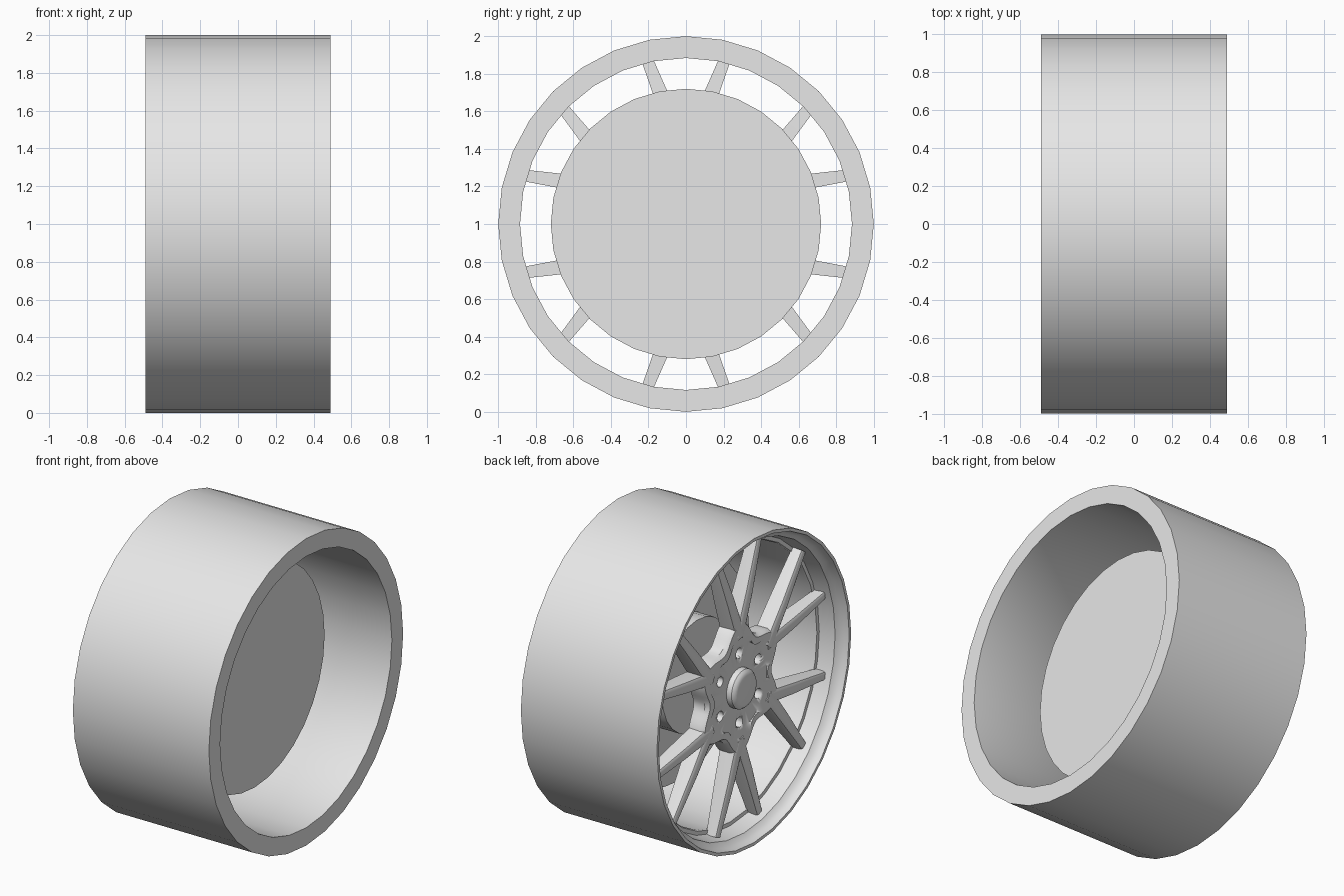
import bpy, bmesh, math
from math import sin, cos, pi, radians

if "Cube" in bpy.data.objects:
    bpy.data.objects.remove(bpy.data.objects["Cube"])

grey = bpy.data.materials.new("light_grey")
grey.diffuse_color = (0.8, 0.8, 0.8, 1)
grey.use_nodes = True
grey.node_tree.nodes["Principled BSDF"].inputs["Base Color"].default_value = grey.diffuse_color


def make(name, bm, angle=35):
    bmesh.ops.remove_doubles(bm, verts=bm.verts, dist=1e-5)
    bmesh.ops.recalc_face_normals(bm, faces=bm.faces)
    me = bpy.data.meshes.new(name)
    bm.to_mesh(me)
    bm.free()
    me.materials.append(grey)
    ob = bpy.data.objects.new(name, me)
    bpy.context.collection.objects.link(ob)
    bpy.ops.object.select_all(action='DESELECT')
    ob.select_set(True)
    bpy.context.view_layer.objects.active = ob
    bpy.ops.object.shade_smooth_by_angle(angle=radians(angle))
    return ob


def lathe(name, profile, n=32, closed=False, wave=None, centre=(0, 1)):
    """Spin (x, radius) points around an axis parallel to x."""
    bm = bmesh.new()
    rings = []
    for x, r in profile:
        ring = []
        for i in range(n):
            a = 2 * pi * i / n
            q = wave(r, a) if wave else r
            ring.append(bm.verts.new((x, centre[0] + q * sin(a), centre[1] + q * cos(a))))
        rings.append(ring)
    count = len(rings) if closed else len(rings) - 1
    for k in range(count):
        A, B = rings[k], rings[(k + 1) % len(rings)]
        for i in range(n):
            j = (i + 1) % n
            bm.faces.new((A[i], A[j], B[j], B[i]))
    if not closed:
        bm.faces.new(rings[0])
        bm.faces.new(rings[-1])
    return make(name, bm)


# tyre with rim lip, seat for the spokes and straight bore
lathe("tyre_and_rim", [(-0.49, 1.0), (0.49, 1.0), (0.49, 0.884), (-0.31, 0.884),
                       (-0.32, 0.89), (-0.32, 0.915), (-0.42, 0.935), (-0.44, 0.96),
                       (-0.465, 0.972), (-0.49, 0.98)], closed=True)

# brake disc and its drum
lathe("brake_disc", [(0.05, 0.72), (0.12, 0.72)])
lathe("brake_drum", [(-0.08, 0.36), (0.06, 0.36)], 24)


# hub plate that flares toward the six forks
def flare(r, a):
    return r + 0.05 * cos(6 * a) if r > 0.3 else r


hub = lathe("hub", [(-0.29, 0.385), (-0.37, 0.385), (-0.395, 0.365),
                    (-0.398, 0.32), (-0.385, 0.28), (-0.38, 0.15)], 96, wave=flare)

# bolt holes
for k in range(6):
    a = k * pi / 3
    cutter = lathe("bolt_hole_cutter", [(-0.5, 0.033), (-0.32, 0.033)], 16,
                   centre=(0.225 * sin(a), 1 + 0.225 * cos(a)))
    mod = hub.modifiers.new("hole", 'BOOLEAN')
    mod.operation = 'DIFFERENCE'
    mod.solver = 'EXACT'
    mod.object = cutter
    cutter.hide_render = True
    cutter.hide_viewport = True

# centre cap
lathe("centre_cap", [(-0.36, 0.128), (-0.415, 0.125), (-0.43, 0.112), (-0.436, 0.09)], 24)

# six forks of two tapered spokes
section = [(0.0, 1.0), (0.75, 0.95), (0.93, 0.8), (1.0, 0.5)]
section += [(d, -w) for d, w in reversed(section)]
tilt = radians(21.5)
for k in range(6):
    for side in (-1, 1):
        bm = bmesh.new()
        rings = []
        # distance along the spoke, half width, back x, front x
        for t, hw, xb, xf in ((-0.02, 0.05, -0.29, -0.398), (0.25, 0.043, -0.30, -0.398),
                              (0.585, 0.03, -0.315, -0.385)):
            ring = []
            for d, w in section:
                u = side * (t * sin(tilt) + w * hw * cos(tilt))
                v = 0.35 + t * cos(tilt) - w * hw * sin(tilt)
                a = k * pi / 3
                ring.append(bm.verts.new((xb + (xf - xb) * d,
                                          u * cos(a) + v * sin(a),
                                          1 - u * sin(a) + v * cos(a))))
            rings.append(ring)
        m = len(section)
        for A, B in zip(rings, rings[1:]):
            for i in range(m):
                j = (i + 1) % m
                bm.faces.new((A[i], A[j], B[j], B[i]))
        bm.faces.new(rings[0])
        bm.faces.new(rings[-1])
        make("spoke", bm, 40)
